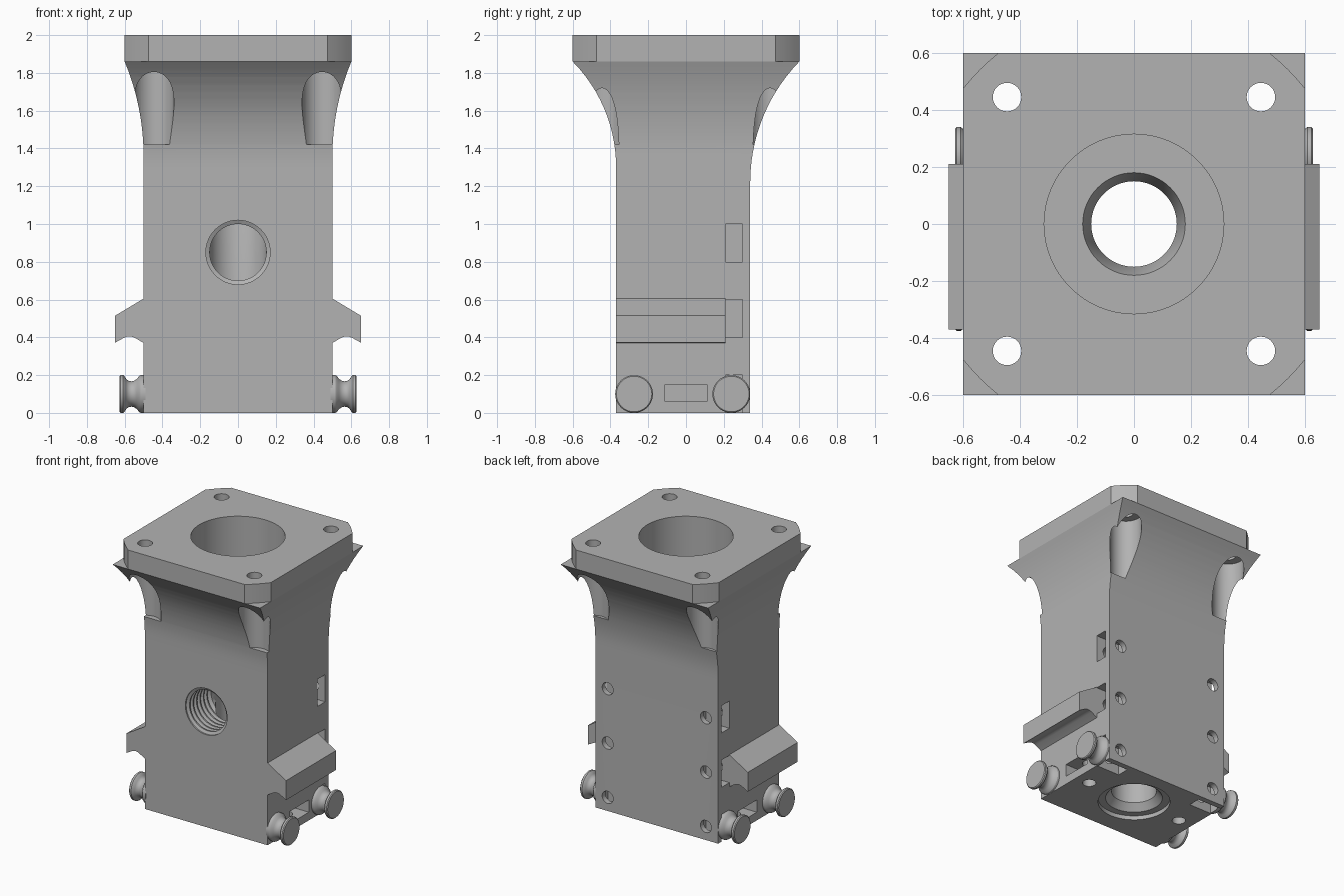
import bpy, bmesh
from math import pi, sin, cos, sqrt, atan2
from mathutils import Matrix, Vector

cube = bpy.data.objects.get("Cube")
if cube:
    bpy.data.objects.remove(cube, do_unlink=True)

grey = bpy.data.materials.new("plain_grey")
grey.use_nodes = True
grey.diffuse_color = (0.45, 0.45, 0.45, 1)
grey.node_tree.nodes["Principled BSDF"].inputs["Base Color"].default_value = (0.45, 0.45, 0.45, 1)


def loft(name, rings):
    """Skin a stack of equal-length closed rings and cap both ends."""
    bm = bmesh.new()
    loops = [[bm.verts.new(p) for p in ring] for ring in rings]
    n = len(loops[0])
    for a, b in zip(loops, loops[1:]):
        for i in range(n):
            j = (i + 1) % n
            bm.faces.new((a[i], a[j], b[j], b[i]))
    bm.faces.new(loops[0])
    bm.faces.new(loops[-1])
    bmesh.ops.recalc_face_normals(bm, faces=bm.faces)
    mesh = bpy.data.meshes.new(name)
    bm.to_mesh(mesh)
    bm.free()
    mesh.materials.append(grey)
    ob = bpy.data.objects.new(name, mesh)
    bpy.context.collection.objects.link(ob)
    return ob


def lathe(name, profile, origin=(0, 0, 0), axis="Z", n=48):
    """Revolve (radius, distance) points about an axis through origin."""
    turn = {"Z": Matrix(), "Y": Matrix.Rotation(-pi / 2, 4, "X"),
            "X": Matrix.Rotation(pi / 2, 4, "Y")}[axis]
    place = Matrix.Translation(origin) @ turn
    return loft(name, [[place @ Vector((r * cos(2 * pi * i / n), r * sin(2 * pi * i / n), t))
                        for i in range(n)] for r, t in profile])


def rect(x0, x1, y0, y1, z):
    return [(x0, y0, z), (x1, y0, z), (x1, y1, z), (x0, y1, z)]


def box(name, x, y, z):
    return loft(name, [rect(*x, *y, h) for h in z])


def cut(ob, cutters):
    """Subtract cutters and bake the result."""
    for c in cutters:
        c.hide_render = True
        mod = ob.modifiers.new("cut", "BOOLEAN")
        mod.operation, mod.solver, mod.object = "DIFFERENCE", "EXACT", c
    bpy.context.view_layer.update()
    deps = bpy.context.evaluated_depsgraph_get()
    mesh = bpy.data.meshes.new_from_object(ob.evaluated_get(deps))
    ob.modifiers.clear()
    ob.data = mesh


def flare(wall, start, z, edge=0.6, top=1.86):
    """Circular fillet that leaves the wall at start and meets the flange edge."""
    h, d = top - start, edge - wall
    r = (h * h + d * d) / (2 * d)
    u = max(0, z - start)
    return wall + r - sqrt(r * r - u * u)


# Body: straight block flaring out into the flange
levels = [0] + [1.22 + 0.64 * i / 16 for i in range(17)]
body = loft("body", [rect(-flare(0.5, 1.36, z), flare(0.5, 1.36, z),
                          -flare(0.37, 1.3, z), flare(0.34, 1.22, z), z) for z in levels])

# Flange: square plate with slightly rounded corner cuts
a0 = atan2(0.475, 0.6)
a1 = pi / 2 - a0
corner_r = sqrt(0.6 ** 2 + 0.475 ** 2)
outline = [(corner_r * cos(q * pi / 2 + a0 + (a1 - a0) * i / 4),
            corner_r * sin(q * pi / 2 + a0 + (a1 - a0) * i / 4))
           for q in range(4) for i in range(5)]
flange = loft("flange", [[(x, y, z) for x, y in outline] for z in (1.86, 2)])

# Stepped vertical bore
bore = lathe("bore_cutter", [(0.24, -0.1), (0.24, 0.03), (0.19, 0.03), (0.15, 0.08), (0.15, 1.06),
                             (0.18, 1.15), (0.315, 1.15), (0.315, 2.1)], n=64)

# Threaded front port
thread = [(0.17, -0.5), (0.17, -0.36)]
for i in range(6):
    y = -0.35 + 0.04 * i
    thread += [(0.15, y), (0.15, y + 0.01), (0.17, y + 0.02), (0.17, y + 0.03)]
thread += [(0.15, -0.1), (0.15, -0.02)]
body_cutters = [bore, lathe("port_cutter", thread, (0, 0, 0.85), "Y")]
flange_cutters = [bore]

for sx in (-1, 1):
    # Bolt holes in the flange with clearance pockets below
    for sy in (-1, 1):
        spot = (0.445 * sx, 0.445 * sy, 0)
        flange_cutters.append(lathe("bolt_cutter", [(0.05, 1.7), (0.05, 2.1)], spot, n=32))
        body_cutters.append(lathe("pocket_cutter", [(0.106, 1.42), (0.106, 1.95)], spot))
    xs = sorted((0.31 * sx, 0.6 * sx))
    # Back screw holes and their side nut slots
    for z in (0.1, 0.5, 0.9):
        body_cutters.append(lathe("screw_cutter", [(0.045, 0.12), (0.045, 0.5)],
                                  (0.4 * sx, 0, z), "Y", 24))
        low = z - 0.1 if z > 0.2 else -0.1
        body_cutters.append(box("slot_cutter", xs, (0.21, 0.3), (low, z + 0.1)))
    # Bottom screw holes and their side nut slots
    body_cutters.append(lathe("base_cutter", [(0.045, -0.1), (0.045, 0.25)],
                              (0.39 * sx, 0, 0), n=24))
    body_cutters.append(box("base_slot_cutter", xs, (-0.11, 0.11), (0.06, 0.15)))

cut(body, body_cutters)
cut(flange, flange_cutters)
for c in set(body_cutters + flange_cutters):
    bpy.data.objects.remove(c, do_unlink=True)
parts = [body, flange]

# Side rails and knobs
rail = [(0.49, 0.605), (0.5, 0.605), (0.65, 0.515), (0.65, 0.372), (0.605, 0.397), (0.59, 0.403),
        (0.575, 0.405), (0.56, 0.403), (0.545, 0.397), (0.5, 0.37), (0.49, 0.37)]
knob = [(0.1, 0.49), (0.1, 0.515), (0.094, 0.525), (0.08, 0.535), (0.07, 0.55), (0.067, 0.565),
        (0.07, 0.58), (0.08, 0.592), (0.094, 0.6), (0.1, 0.608), (0.1, 0.622), (0.094, 0.628)]
for side, s in (("left", 1), ("right", -1)):
    parts.append(loft(side + "_rail", [[(s * x, y, z) for x, z in rail] for y in (-0.37, 0.21)]))
    for place, y in (("front", -0.275), ("back", 0.24)):
        parts.append(lathe(f"{side}_{place}_knob", [(r, s * t) for r, t in knob],
                           (0, y, 0.1), "X", 40))

# Smooth curved faces, keep edges crisp
bpy.ops.object.select_all(action="DESELECT")
for ob in parts:
    ob.select_set(True)
bpy.context.view_layer.objects.active = body
bpy.ops.object.shade_smooth_by_angle(angle=0.5)
